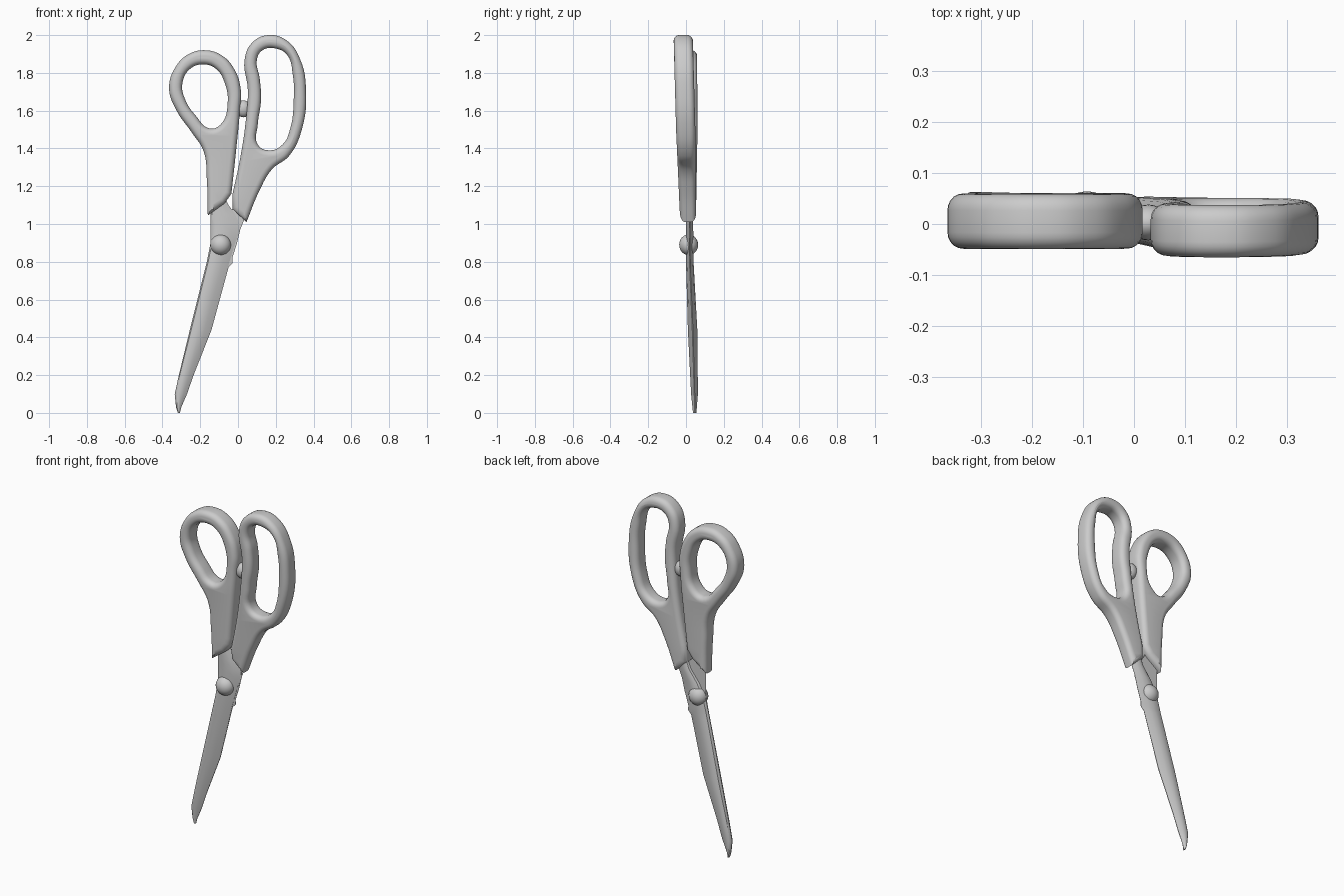
import bpy, bmesh
from mathutils import Vector

if "Cube" in bpy.data.objects:
    bpy.data.objects.remove(bpy.data.objects["Cube"])

BEVEL, HALF = 0.03, 0.05


def finish(ob, angle=0.7):
    bpy.ops.object.select_all(action='DESELECT')
    ob.select_set(True)
    bpy.context.view_layer.objects.active = ob
    bpy.ops.object.shade_smooth_by_angle(angle=angle)
    return ob


def mesh_object(name, mesh):
    ob = bpy.data.objects.new(name, mesh)
    bpy.context.collection.objects.link(ob)
    return ob


# Moulded handle: filled outline with finger hole, rounded edges, tapered in depth
def handle(name, outer, hole, corners, y_low, y_high, half_low, half_high):
    cu = bpy.data.curves.new(name + "_outline", 'CURVE')
    cu.dimensions = '2D'
    cu.fill_mode = 'BOTH'
    cu.resolution_u = 6
    cu.extrude, cu.bevel_depth, cu.bevel_resolution = HALF - BEVEL, BEVEL, 4
    cu.offset = -BEVEL
    for pts, sharp in ((outer, corners), (hole, ())):
        sp = cu.splines.new('BEZIER')
        sp.bezier_points.add(len(pts) - 1)
        sp.use_cyclic_u = True
        for i, (bp, p) in enumerate(zip(sp.bezier_points, pts)):
            bp.co = (p[0], p[1], 0)
            kind = 'VECTOR' if i in sharp else 'AUTO'
            bp.handle_left_type = bp.handle_right_type = kind
    tmp = mesh_object(name + "_tmp", cu)
    bpy.context.view_layer.update()
    dg = bpy.context.evaluated_depsgraph_get()
    me = bpy.data.meshes.new_from_object(tmp.evaluated_get(dg))
    bpy.data.objects.remove(tmp)
    for v in me.vertices:
        x, z, d = v.co
        t = min(max(z - 1.0, 0), 1)
        half = half_low + (half_high - half_low) * min(t * 2, 1)
        v.co = (x, y_low + (y_high - y_low) * t - d / HALF * half, z)
    bm = bmesh.new()
    bm.from_mesh(me)
    bmesh.ops.remove_doubles(bm, verts=bm.verts, dist=0.0002)
    bmesh.ops.recalc_face_normals(bm, faces=bm.faces)
    bm.to_mesh(me)
    bm.free()
    return finish(mesh_object(name, me))


# Blade depth: outer faces and the plane where both blades meet, by height
DEPTH = [(0, .037, .046, .055), (.1, .027, .045, .063), (.44, .01, .035, .06),
         (.8, 0, .02, .04), (1.2, 0, .018, .036)]


def depth(z):
    for a, b in zip(DEPTH, DEPTH[1:]):
        if z <= b[0]:
            t = (z - a[0]) / (b[0] - a[0])
            return [p + (q - p) * t for p, q in zip(a[1:], b[1:])]


# Blade: flat inner face, convex outer face, lofted down to the tip
def blade(name, sections, front):
    bm = bmesh.new()
    rings = []
    for z, xl, xr in sections:
        yf, ym, yb = depth(z)
        yo, w = (yf if front else yb), xr - xl
        prof = [(0, 0), (.06, .6), (.2, .95), (.45, 1), (.7, .75), (1, 0.08), (1, 0)]
        rings.append([bm.verts.new((xl + w * u, ym + (yo - ym) * v, z)) for u, v in prof])
    n = len(rings[0])
    for a, b in zip(rings, rings[1:]):
        for i in range(n):
            bm.faces.new((a[i], a[(i + 1) % n], b[(i + 1) % n], b[i]))
    bm.faces.new(rings[0])
    bm.faces.new(rings[-1][::-1])
    bmesh.ops.recalc_face_normals(bm, faces=bm.faces)
    me = bpy.data.meshes.new(name)
    bm.to_mesh(me)
    bm.free()
    return finish(mesh_object(name, me), 0.6)


def blob(name, loc, scale):
    bpy.ops.mesh.primitive_uv_sphere_add(segments=24, ring_count=12, radius=1, location=loc)
    ob = bpy.context.object
    ob.name, ob.scale = name, scale
    return finish(ob)


# Thumb handle (left)
handle("thumb_handle",
       [(-.365, 1.72), (-.325, 1.84), (-.26, 1.9), (-.18, 1.92), (-.09, 1.895), (-.02, 1.82),
        (.015, 1.71), (.01, 1.6), (-.01, 1.39), (-.035, 1.16), (-.07, 1.11), (-.16, 1.045),
        (-.165, 1.235), (-.182, 1.385), (-.245, 1.485), (-.325, 1.6)],
       [(-.295, 1.74), (-.255, 1.82), (-.18, 1.845), (-.115, 1.82), (-.068, 1.74), (-.055, 1.635),
        (-.085, 1.535), (-.145, 1.505), (-.225, 1.575), (-.28, 1.66)],
       (9, 10, 11), .01, .004, .042, .054)

# Finger handle (right)
handle("finger_handle",
       [(.035, 1.87), (.075, 1.96), (.16, 2.0), (.26, 1.97), (.33, 1.87), (.36, 1.71),
        (.338, 1.5), (.27, 1.36), (.18, 1.29), (.115, 1.18), (.045, 1.01), (-.03, 1.08),
        (-.03, 1.155), (.01, 1.34), (.042, 1.555), (.052, 1.71)],
       [(.1, 1.87), (.13, 1.92), (.195, 1.93), (.26, 1.895), (.29, 1.79), (.295, 1.66),
        (.275, 1.5), (.235, 1.42), (.165, 1.39), (.105, 1.42), (.105, 1.53), (.122, 1.66),
        (.115, 1.77)],
       (10, 11, 12), .012, -.015, .042, .051)

# Bumper between the handles
blob("handle_bumper", (.028, .003, 1.61), (.04, .035, .045))

# Pair of closed blades
LOWER = [(.44, -.255, -.14), (.2, -.313, -.235), (.1, -.335, -.27), (.03, -.328, -.3), (0, -.318, -.308)]
blade("front_blade",
      [(1.15, -.14, -.075), (1.1, -.145, -.05), (1.05, -.145, -.015), (1.0, -.145, .008),
       (.96, -.145, .01), (.9, -.145, -.015), (.8, -.165, -.045)] + LOWER, True)
blade("back_blade",
      [(1.12, -.015, .055), (1.04, -.045, .04), (.97, -.1, .012), (.9, -.138, -.005),
       (.82, -.16, -.03), (.79, -.167, -.03), (.77, -.172, -.05)] + LOWER, False)

# Pivot screw with a dome on both sides
blob("pivot_screw", (-.092, .014, .89), (.055, .05, .055))
